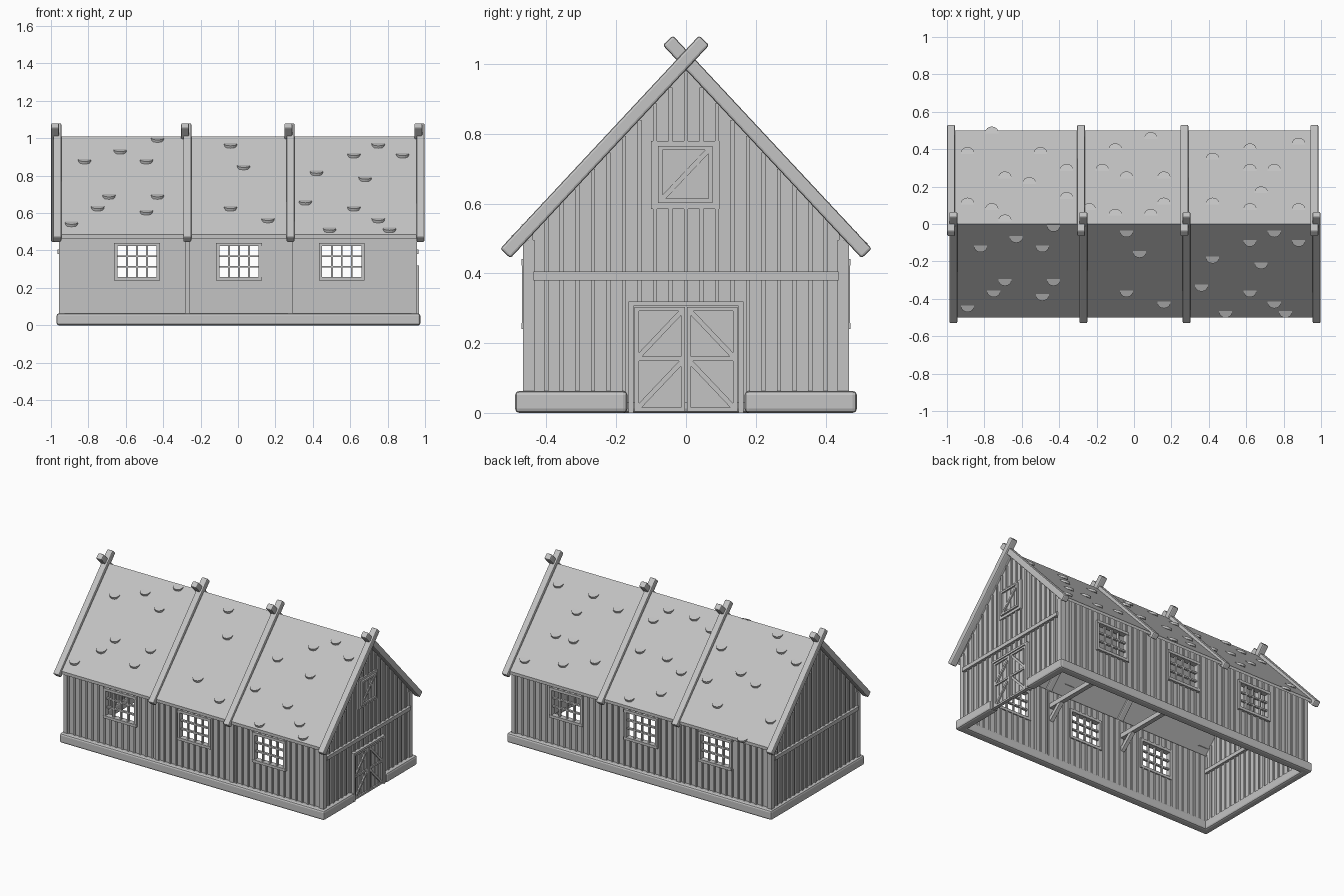
import bpy, bmesh, math
from mathutils import Matrix, Vector

if "Cube" in bpy.data.objects:
    bpy.data.objects.remove(bpy.data.objects["Cube"])

grey = bpy.data.materials.new("weathered_grey")
grey.use_nodes = True
grey.diffuse_color = (0.55, 0.55, 0.55, 1)
grey.node_tree.nodes["Principled BSDF"].inputs["Base Color"].default_value = grey.diffuse_color

PITCH = math.atan(1.05)


def roof_z(y):
    return 1.01 - 1.05 * abs(y)


def box(bm, lo, hi):
    lo, hi = Vector(lo), Vector(hi)
    size = Vector([abs(c) for c in hi - lo])
    bmesh.ops.create_cube(bm, size=1, matrix=Matrix.Translation((lo + hi) / 2) @ Matrix.Diagonal(size).to_4x4())


def beam(bm, x, width, a, b, depth):
    """Square timber from a to b (y, z) in the plane of a gable."""
    a, b = Vector((x, *a)), Vector((x, *b))
    d = b - a
    turn = Matrix.Rotation(math.atan2(d.z, d.y), 4, 'X')
    scale = Matrix.Diagonal((width, d.length, depth, 1))
    bmesh.ops.create_cube(bm, size=1, matrix=Matrix.Translation((a + b) / 2) @ turn @ scale)


def prism(bm, outline, offset):
    """Extrude a flat outline of 3D points along offset."""
    face = bm.faces.new([bm.verts.new(p) for p in outline])
    out = bmesh.ops.extrude_face_region(bm, geom=[face])["geom"]
    verts = [g for g in out if isinstance(g, bmesh.types.BMVert)]
    bmesh.ops.translate(bm, verts=verts, vec=offset)


def finish(bm, name, bevel=0):
    bmesh.ops.recalc_face_normals(bm, faces=bm.faces)
    mesh = bpy.data.meshes.new(name)
    bm.to_mesh(mesh)
    bm.free()
    mesh.materials.append(grey)
    ob = bpy.data.objects.new(name, mesh)
    bpy.context.collection.objects.link(ob)
    if bevel:
        mod = ob.modifiers.new("soft_edges", 'BEVEL')
        mod.width, mod.segments = bevel, 2


# Stone plinth, open at the doorway
bm = bmesh.new()
for s in (-1, 1):
    box(bm, (-.97, s * .435, 0), (.975, s * .49, .063))
    box(bm, (.92, s * .168, 0), (.975, s * .49, .063))
box(bm, (-.97, -.49, 0), (-.92, .49, .063))
finish(bm, "plinth", .012)

# Long walls with window openings, battens and posts
WINDOWS = (-.54, .005, .555)
HALF, SILL, HEAD = .115, .25, .43
for s, side in ((-1, "front"), (1, "back")):
    y0, y1, yb, yi = s * .443, s * .455, s * .463, s * .437
    bm = bmesh.new()
    box(bm, (-.95, y0, .03), (.95, y1, SILL))
    box(bm, (-.95, y0, HEAD), (.95, y1, .505))
    edges = [-.95] + [w + h for w in WINDOWS for h in (-HALF, HALF)] + [.95]
    for a, b in zip(edges[::2], edges[1::2]):
        box(bm, (a, y0, SILL), (b, y1, HEAD))
    finish(bm, side + "_wall")

    bm = bmesh.new()
    for k in range(-21, 22):
        x = k * .044
        if min(abs(x - w) for w in WINDOWS) < HALF + .005:
            spans = ((.03, SILL), (HEAD, .5))
        else:
            spans = ((.03, .5),)
        for lo, hi in spans:
            box(bm, (x - .006, yi, lo), (x + .006, yb, hi))
    finish(bm, side + "_battens")

    bm = bmesh.new()
    for x in (-.942, -.27, .28, .942):
        box(bm, (x - .014, s * .435, .03), (x + .014, s * .467, .495))
    finish(bm, side + "_posts")

    bm = bmesh.new()
    for w in WINDOWS:
        for e in (-1, 1):
            box(bm, (w + e * .105, s * .435, .24), (w + e * .122, s * .47, .44))
        for z in (.24, .423):
            box(bm, (w - .122, s * .435, z), (w + .122, s * .472, z + .018))
        for k in (-1, 0, 1):
            box(bm, (w + k * .053 - .005, s * .445, SILL), (w + k * .053 + .005, s * .46, HEAD))
        for z in (.313, .369):
            box(bm, (w - HALF, s * .445, z - .005), (w + HALF, s * .46, z + .005))
    finish(bm, side + "_windows")

# Gable walls, battens and cross rails
GABLE = [(-.455, .03), (.455, .03), (.455, .51), (0, .985), (-.455, .51)]
for s, side in ((-1, "plain_end"), (1, "door_end")):
    bm = bmesh.new()
    prism(bm, [(s * .933, y, z) for y, z in GABLE], (s * .012, 0, 0))
    finish(bm, side + "_gable")
    bm = bmesh.new()
    for k in range(-10, 11):
        y = k * .0445
        low = .31 if s > 0 and abs(y) < .16 else .03
        box(bm, (s * .927, y - .006, low), (s * .953, y + .006, roof_z(y) - .03))
    finish(bm, side + "_battens")
    bm = bmesh.new()
    box(bm, (s * .915, -.437, .38), (s * .965, .437, .405))
    finish(bm, side + "_cross_rail")

# Double door with braces
bm = bmesh.new()
for s in (-1, 1):
    box(bm, (.93, s * .15, 0), (.968, s * .165, .32))
box(bm, (.93, -.165, .306), (.968, .165, .32))
finish(bm, "door_frame")
for s, side in ((-1, "front"), (1, "back")):
    bm = bmesh.new()
    box(bm, (.94, s * .003, .004), (.953, s * .147, .304))
    for k in (1, 2, 3):
        y = s * (.003 + k * .036)
        box(bm, (.95, y - .004, .01), (.957, y + .004, .3))
    for y in (.003, .135):
        box(bm, (.95, s * y, .004), (.963, s * (y + .012), .304))
    for z in (.004, .149, .292):
        box(bm, (.95, s * .003, z), (.963, s * .147, z + .012))
    for z in (.012, .157):
        beam(bm, .956, .012, (s * .14, z), (s * .01, z + .137), .014)
    finish(bm, side + "_door_leaf")

# Loft hatch
bm = bmesh.new()
box(bm, (.94, -.1, .585), (.957, .096, .78))
for lo, hi in ((-.08, -.068), (.064, .076)):
    box(bm, (.95, lo, .602), (.968, hi, .765))
for z in (.602, .753):
    box(bm, (.95, -.08, z), (.968, .076, z + .012))
for k in (-1, 0, 1):
    box(bm, (.95, k * .035 - .004, .61), (.96, k * .035 + .004, .76))
beam(bm, .958, .012, (-.068, .614), (.064, .753), .014)
finish(bm, "loft_hatch")

# Roof sheet
bm = bmesh.new()
eave = roof_z(.5)
ROOF = [(0, 1.01), (-.5, eave), (-.5, eave - .02), (0, .988), (.5, eave - .02), (.5, eave)]
prism(bm, [(-.965, y, z) for y, z in ROOF], (1.93, 0, 0))
finish(bm, "roof")

# Crossed rafters and inner tie beams
bm = bmesh.new()
for x in (-.972, -.277, .275, .97):
    for s in (-1, 1):
        beam(bm, x - s * .006, .043, (s * .518, .457), (s * -.052, 1.068), .04)
finish(bm, "crossed_rafters", .007)
bm = bmesh.new()
for x in (-.277, .275):
    box(bm, (x - .015, -.445, .38), (x + .015, .445, .41))
    for s in (-1, 1):
        beam(bm, x, .025, (s * .44, .3), (s * .34, .39), .025)
finish(bm, "tie_beams")

# Loose rounded shingles, as (x, distance from ridge) in hundredths
FRONT = [(-43, 2), (-63, 8), (-82, 13), (-49, 13), (-69, 31), (-43, 31), (-75, 37), (-49, 39), (-89, 45),
         (-4, 5), (3, 16), (-4, 37), (16, 43), (42, 19), (62, 10), (75, 5), (88, 10), (68, 22),
         (36, 34), (62, 37), (75, 43), (49, 48), (81, 48)]
BACK = [(-76, 50), (-89, 39), (-50, 39), (-69, 26), (-56, 23), (-36, 30), (-89, 12), (-76, 9), (-69, 3),
        (-36, 15), (9, 47), (-10, 41), (-17, 30), (-4, 26), (16, 26), (16, 12), (9, 6), (-10, 6),
        (-24, 9), (42, 36), (62, 41), (88, 44), (62, 30), (75, 30), (68, 18), (42, 12), (62, 9), (88, 9)]
for s, spots, name in ((-1, FRONT, "front_shingles"), (1, BACK, "back_shingles")):
    arc = [t * math.pi / 8 for t in range(9)]
    rim = [(math.cos(t) * .035, s * (math.sin(t) * .032 + .012), 0) for t in arc]
    rim += [(-.035, s * -.004, 0), (.035, s * -.004, 0)]
    tilt = Matrix.Rotation(-s * (PITCH - math.radians(25)), 4, 'X')
    bm = bmesh.new()
    for px, py in spots:
        y = py / 100 - .02
        place = Matrix.Translation((px / 100, s * y, roof_z(y) - .003)) @ tilt
        prism(bm, [place @ Vector(p) for p in rim], tilt @ Vector((0, 0, -.014)))
    finish(bm, name)
